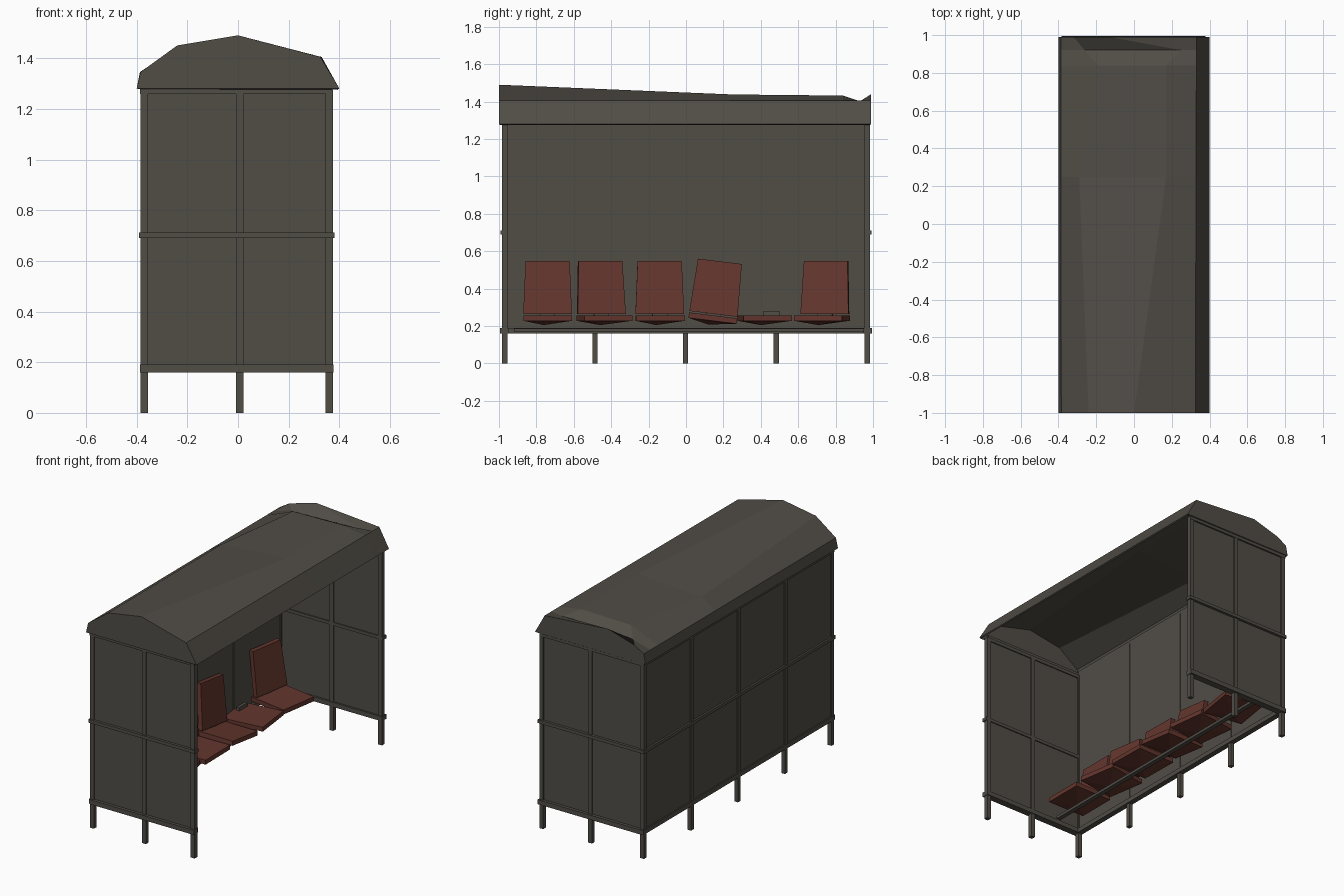
import bpy, bmesh, math
from mathutils import Matrix, Vector

if "Cube" in bpy.data.objects:
    bpy.data.objects.remove(bpy.data.objects["Cube"])


def material(name, rgb):
    m = bpy.data.materials.new(name)
    m.diffuse_color = (*rgb, 1)
    m.use_nodes = True
    m.node_tree.nodes["Principled BSDF"].inputs["Base Color"].default_value = m.diffuse_color
    return m


GREY = material("weathered grey metal", (0.082, 0.074, 0.062))
RED = material("dull red plastic", (0.125, 0.036, 0.026))


def finish(bm, name, mat):
    bmesh.ops.recalc_face_normals(bm, faces=bm.faces[:])
    me = bpy.data.meshes.new(name)
    bm.to_mesh(me)
    bm.free()
    me.materials.append(mat)
    ob = bpy.data.objects.new(name, me)
    bpy.context.collection.objects.link(ob)
    return ob


def box(name, x, y, z, mat=GREY):
    """Box from (min, max) ranges."""
    bm = bmesh.new()
    bmesh.ops.create_cube(bm, size=1)
    for v in bm.verts:
        v.co = [r[0] + (c + 0.5) * (r[1] - r[0]) for c, r in zip(v.co, (x, y, z))]
    return finish(bm, name, mat)


def hull(name, points, mat, matrix):
    bm = bmesh.new()
    for p in points:
        bm.verts.new(matrix @ Vector(p))
    bmesh.ops.convex_hull(bm, input=bm.verts[:])
    bmesh.ops.dissolve_limit(bm, angle_limit=0.01, verts=bm.verts[:], edges=bm.edges[:])
    return finish(bm, name, mat)


# end walls: panel, posts running down as legs, rails
for side, end in ((-1, "front"), (1, "rear")):
    def ys(a, b):
        return tuple(sorted((side * a, side * b)))
    box(end + "_panel", (-0.37, 0.36), ys(0.962, 0.975), (0.17, 1.30))
    for i, x in enumerate((-0.37, 0.007, 0.36)):
        w = 0.014
        box(f"{end}_post_{i}", (x - w, x + w), ys(0.955, 0.983), (0, 1.275))
    box(end + "_bottom_rail", (-0.38, 0.377), ys(0.95, 0.995), (0.16, 0.19))
    box(end + "_middle_rail", (-0.386, 0.381), ys(0.955, 0.992), (0.69, 0.711))
    box(end + "_top_rail", (-0.38, 0.372), ys(0.955, 0.985), (1.258, 1.28))

# long wall opposite the opening
box("long_panel", (-0.378, -0.363), (-0.97, 0.97), (0.17, 1.31))
for i, y in enumerate((-0.487, -0.002, 0.483)):
    box(f"long_post_{i}", (-0.385, -0.359), (y - 0.014, y + 0.014), (0, 1.29))
box("long_bottom_rail", (-0.386, -0.35), (-0.99, 0.99), (0.16, 0.19))
box("long_middle_rail", (-0.39, -0.37), (-0.99, 0.99), (0.69, 0.711))
box("long_top_rail", (-0.386, -0.365), (-0.985, 0.985), (1.258, 1.29))

# roof: bent sheet lofted along y, dented near the rear, open underneath
eave_l, eave_r = (-0.4, 1.28), (0.4, 1.28)
sections = (
    (-1.0, ((-0.385, 1.345), (-0.24, 1.45), (0.0, 1.49), (0.325, 1.405))),
    (0.25, ((-0.387, 1.345), (-0.29, 1.41), (0.17, 1.438), (0.328, 1.405))),
    (0.84, ((-0.387, 1.345), (-0.19, 1.425), (0.17, 1.432), (0.33, 1.405))),
    (0.92, ((-0.387, 1.345), (-0.26, 1.38), (0.25, 1.395), (0.33, 1.405))),
    (0.99, ((-0.387, 1.345), (-0.32, 1.385), (-0.13, 1.44), (0.33, 1.405))),
)
bm = bmesh.new()
rows = [[bm.verts.new((x, y, z)) for x, z in (eave_l, *pts, eave_r)] for y, pts in sections]
for a, b in zip(rows, rows[1:]):
    for i in range(5):
        bm.faces.new((a[i], a[i + 1], b[i + 1], b[i]))
bm.faces.new(rows[0])
bm.faces.new(rows[-1])
roof = finish(bm, "roof", GREY)
mod = roof.modifiers.new("thickness", "SOLIDIFY")
mod.thickness = 0.01
mod.offset = -1

# bench bar and bare bracket of the broken seat
box("bench_bar", (-0.18, -0.15), (-0.92, 0.97), (0.168, 0.186))
box("seat_bracket", (-0.30, -0.28), (0.415, 0.5), (0.24, 0.28))

# seats: y centre, yaw, roll, has back
seats = ((-0.74, 0, 0, True), (-0.45, 9, 0, True), (-0.14, 1, 0, True),
         (0.145, 0, -7, True), (0.41, 7, 0, False), (0.74, -9, 0, True))
for i, (yc, yaw, roll, has_back) in enumerate(seats):
    m = (Matrix.Translation((-0.27, yc, 0.25)) @ Matrix.Rotation(math.radians(yaw), 4, "Z")
         @ Matrix.Rotation(math.radians(roll), 4, "X"))
    pan = [(x, s * 0.13, z) for x in (-0.05, 0.22) for s in (-1, 1) for z in (-0.022, 0.007)]
    pan.append((0.08, -0.02, -0.045))
    hull(f"seat_pan_{i}", pan, RED, m)
    if has_back:
        back = [(x + dx, s * w, z) for x, w, z in ((0.0, 0.13, 0.015), (-0.045, 0.118, 0.298))
                for dx in (-0.03, 0) for s in (-1, 1)]
        hull(f"seat_back_{i}", back, RED, m)
        # short link holding the back to the pan
        hull(f"seat_link_{i}", [(x, y, z) for x in (-0.04, -0.01) for y in (-0.04, 0.04)
                                for z in (-0.01, 0.03)], GREY, m)
